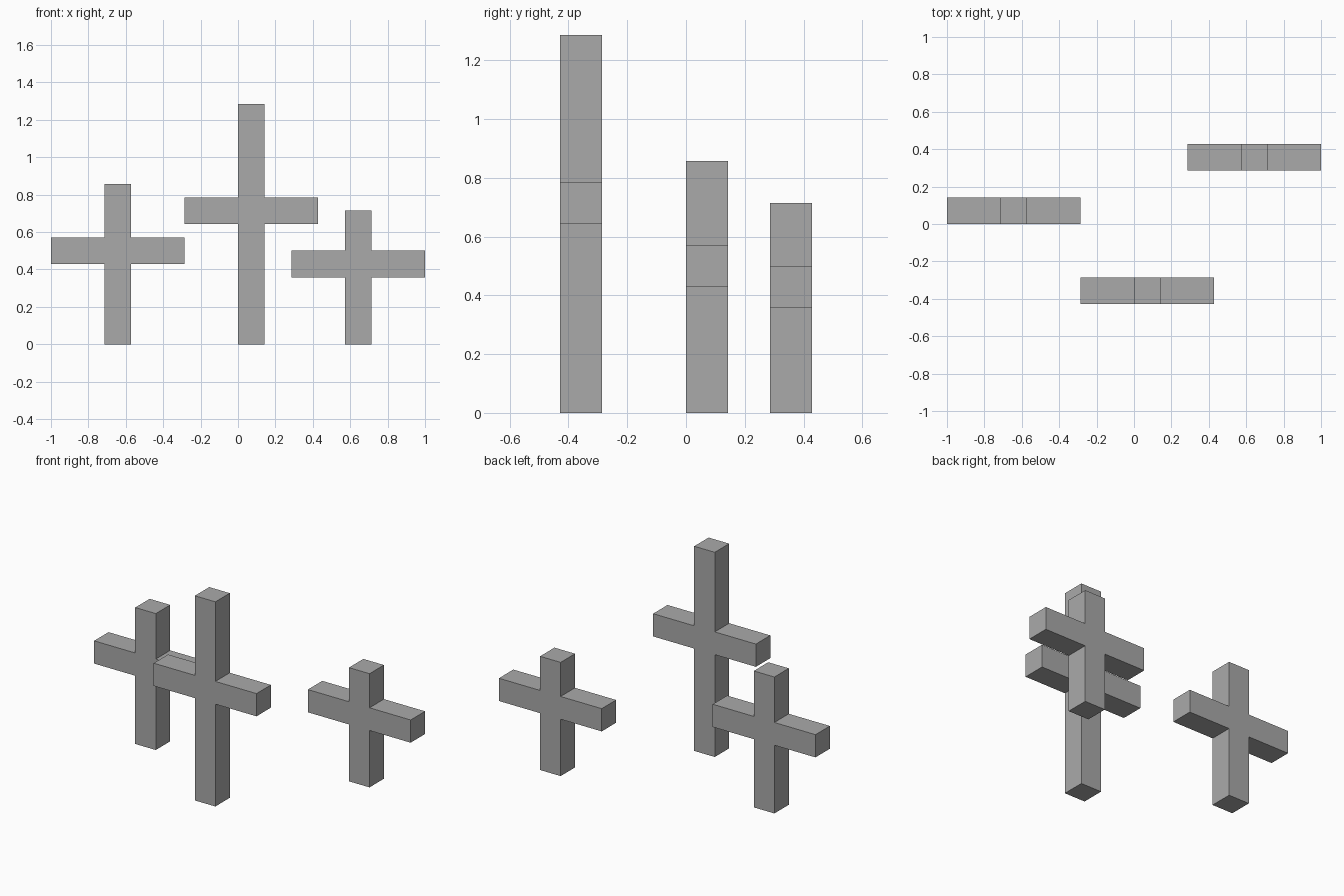
import bpy
import bmesh
from mathutils import Vector

cube = bpy.data.objects.get("Cube")
if cube:
    bpy.data.objects.remove(cube, do_unlink=True)

U = 1 / 7          # beam thickness
HALF_SPAN = 2.5    # half the crossbar length, in beam widths

# Plain grey
grey = bpy.data.materials.new("grey")
grey.use_nodes = True
colour = (0.4, 0.4, 0.4, 1)
grey.diffuse_color = colour
grey.node_tree.nodes["Principled BSDF"].inputs["Base Color"].default_value = colour


def make_cross(name, x, y, height, arm):
    """Extrude a cross outline; all measures are in beam widths."""
    # Right half of the outline from the foot up, then mirrored
    half = [(0.5, 0), (0.5, arm), (HALF_SPAN, arm),
            (HALF_SPAN, arm + 1), (0.5, arm + 1), (0.5, height)]
    outline = half + [(-px, pz) for px, pz in reversed(half)]

    bm = bmesh.new()
    front = bm.faces.new([bm.verts.new((px * U, -U / 2, pz * U)) for px, pz in outline])
    extruded = bmesh.ops.extrude_face_region(bm, geom=[front], use_keep_orig=True)
    moved = [v for v in extruded["geom"] if isinstance(v, bmesh.types.BMVert)]
    bmesh.ops.translate(bm, verts=moved, vec=Vector((0, U, 0)))
    bmesh.ops.recalc_face_normals(bm, faces=bm.faces)

    mesh = bpy.data.meshes.new(name)
    bm.to_mesh(mesh)
    bm.free()
    mesh.materials.append(grey)
    obj = bpy.data.objects.new(name, mesh)
    obj.location = (x * U, y * U, 0)
    bpy.context.collection.objects.link(obj)


# Three standing crosses
make_cross("tall_cross", 0.5, -2.5, 9, 4.5)
make_cross("right_cross", -4.5, 0.5, 6, 3)
make_cross("left_cross", 4.5, 2.5, 5, 2.5)
